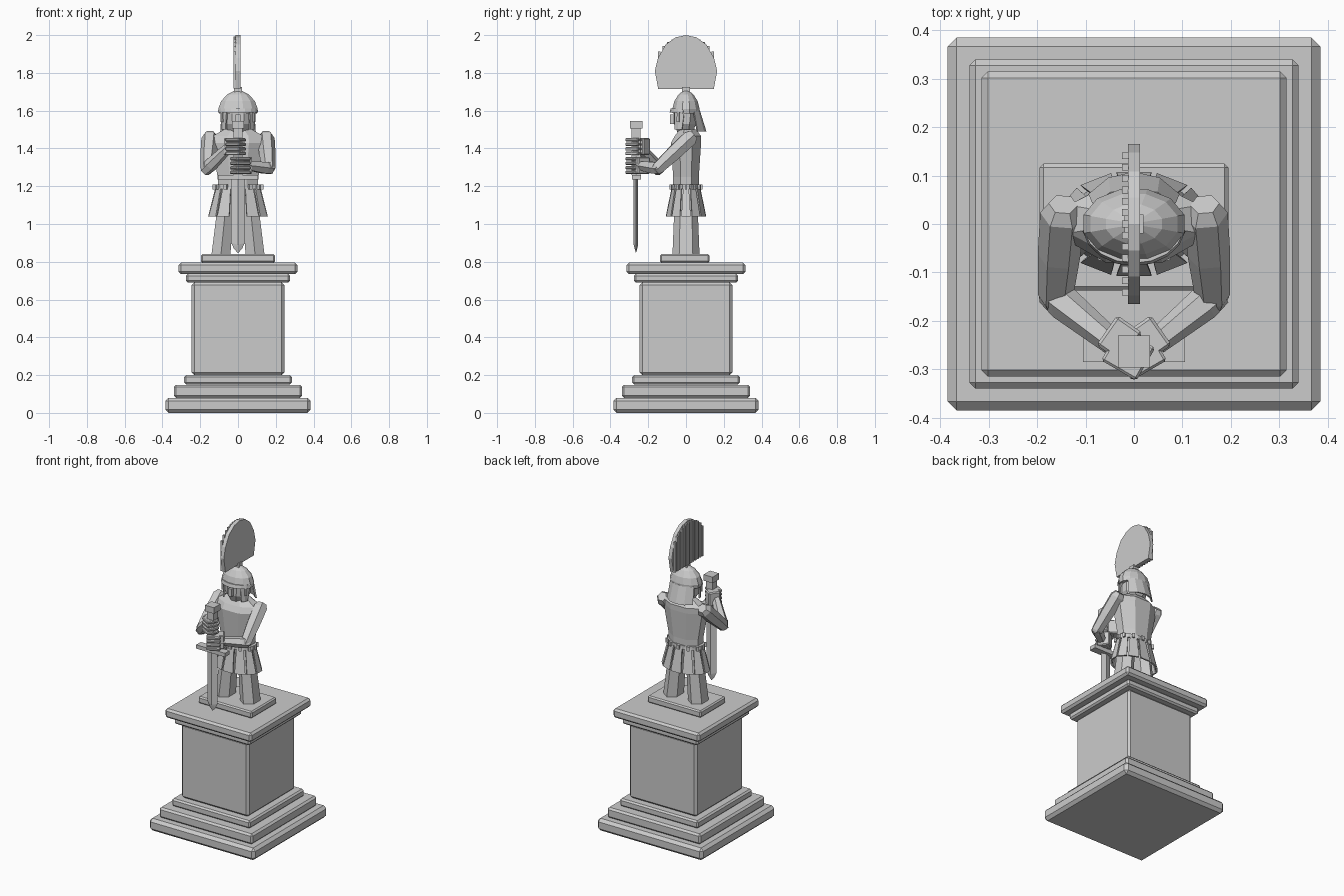
import bpy, bmesh
from math import sin, cos, pi, radians, sqrt
from mathutils import Vector, Matrix

if "Cube" in bpy.data.objects:
    bpy.data.objects.remove(bpy.data.objects["Cube"])


def make(name, verts, faces):
    bm = bmesh.new()
    vs = [bm.verts.new(v) for v in verts]
    for f in faces:
        bm.faces.new([vs[i] for i in f])
    bmesh.ops.recalc_face_normals(bm, faces=bm.faces)
    me = bpy.data.meshes.new(name)
    bm.to_mesh(me)
    bm.free()
    ob = bpy.data.objects.new(name, me)
    bpy.context.collection.objects.link(ob)
    return ob


def skin(name, rings):
    """Skin equal-length closed rings and cap both ends."""
    n = len(rings[0])
    verts = [v for r in rings for v in r]
    faces = [(k*n + i, k*n + (i+1) % n, (k+1)*n + (i+1) % n, (k+1)*n + i)
             for k in range(len(rings) - 1) for i in range(n)]
    faces += [tuple(range(n)), tuple(range(len(verts) - n, len(verts)))]
    return make(name, verts, faces)


def box(name, lo, hi, bevel=0.0, turn=0.0):
    c = (Vector(lo) + Vector(hi)) / 2
    x0, y0, z0 = Vector(lo) - c
    x1, y1, z1 = Vector(hi) - c
    ob = skin(name, [[(x0, y0, z), (x1, y0, z), (x1, y1, z), (x0, y1, z)] for z in (z0, z1)])
    ob.data.transform(Matrix.Translation(c) @ Matrix.Rotation(turn, 4, 'Z'))
    if bevel:
        m = ob.modifiers.new("bevel", 'BEVEL')
        m.width, m.segments = bevel, 1
    return ob


def stack(name, rings, n=8):
    """Vertical loft of n-gons: (cx, cy, z, rx, ry)."""
    k = 1 / cos(pi / n)
    return skin(name, [[(cx + rx*k*cos((i+.5)*2*pi/n), cy + ry*k*sin((i+.5)*2*pi/n), z)
                        for i in range(n)] for cx, cy, z, rx, ry in rings])


def limb(name, a, b, radii, n=6):
    a, b = Vector(a), Vector(b)
    q = (b - a).to_track_quat('Z', 'Y')
    return skin(name, [[a.lerp(b, t) + q @ Vector((r*cos(i*2*pi/n), r*sin(i*2*pi/n), 0))
                        for i in range(n)] for t, r in radii])


def panel(name, a0, a1, segs, top, bottom, thick, bottom_grow=0.0):
    """Thin curved plate on an elliptical cone; each end is (rx, ry, z), angles in degrees."""
    rings = []
    for s in range(segs + 1):
        t = s / segs
        at = radians(a0 + (a1 - a0) * t)
        ab = at + radians(bottom_grow * (2*t - 1))
        rings.append([((rx + d)*cos(a), (ry + d)*sin(a), z) for (rx, ry, z), a, d in
                      ((top, at, 0), (top, at, thick), (bottom, ab, thick), (bottom, ab, 0))])
    return skin(name, rings)


# Pedestal, bottom to top
for name, h, z0, z1, bev in (
        ("pedestal_base", .385, 0, .08, .018), ("pedestal_step", .34, .08, .148, .012),
        ("pedestal_upper_step", .285, .15, .20, .01), ("pedestal_shaft", .245, .20, .69, .014),
        ("pedestal_moulding", .275, .69, .735, .01), ("pedestal_cap", .315, .735, .795, .013)):
    box(name, (-h, -h, z0), (h, h, z1), bev)
box("statue_slab", (-.195, -.137, .795), (.195, .125, .84), .008)

# Legs, hips, cuirass
for s in (-1, 1):
    stack("leg", [(s*.09, 0, .84, .05, .062), (s*.07, 0, 1.04, .045, .055),
                  (s*.058, 0, 1.19, .045, .05)], 6)
stack("hips", [(0, 0, 1.15, .09, .055), (0, 0, 1.21, .11, .065)])
stack("cuirass", [(0, 0, 1.20, .105, .068), (0, 0, 1.25, .108, .068), (0, 0, 1.43, .14, .08),
                  (0, .01, 1.465, .135, .07), (0, .01, 1.5, .075, .045)])

# Belt, studs and skirt straps
stack("belt", [(0, 0, 1.185, .122, .074), (0, 0, 1.21, .122, .074)], 12)
for i in range(12):
    a = i * 30
    panel("skirt_strap", a - 11, a + 11, 1, (.11, .066, 1.20), (.152, .1, 1.04), .01, 2)
    panel("belt_stud", a - 4, a + 4, 1, (.118, .07, 1.21), (.118, .07, 1.183), .018)

# Head and face
stack("neck", [(0, 0, 1.47, .05, .045), (0, 0, 1.53, .05, .045)])
stack("head", [(0, -.005, 1.485, .045, .04), (0, -.005, 1.53, .075, .058),
               (0, 0, 1.61, .08, .064)])
box("nose", (-.012, -.085, 1.53), (.012, -.055, 1.58))

# Helmet dome, brow band, guards
stack("helmet_dome", [(0, 0, 1.585, .1, .07), (0, 0, 1.61, .104, .072), (0, 0, 1.65, .09, .062),
                      (0, 0, 1.685, .058, .04), (0, 0, 1.705, .02, .016)], 12)
panel("helmet_brow", 190, 350, 8, (.092, .068, 1.612), (.095, .074, 1.59), .013)
panel("helmet_neck_guard", 35, 145, 4, (.095, .064, 1.6), (.105, .098, 1.49), .01)
for s in (-1, 1):
    mid = 270 + s * 62
    panel("cheek_guard", mid - 22, mid + 22, 2, (.085, .07, 1.6), (.08, .08, 1.5), .01, -8)
    panel("brow_hinge", mid - 4, mid + 4, 1, (.09, .08, 1.61), (.09, .084, 1.54), .01)
box("crest_holder", (-.02, -.02, 1.69), (.02, .02, 1.725))

# Crest plate with ribs on one side
half = [(.147, 1.715), (.165, 1.81), (.148, 1.88), (.108, 1.95), (.055, 1.988)]
outline = half + [(0, 2.0)] + [(-y, z) for y, z in reversed(half)]
skin("crest", [[(x, y, z) for y, z in outline] for x in (-.012, .012)])
for i in range(13):
    y = (i - 6) * .0235
    top = 1.82 + .172 * sqrt(1 - (y / .168) ** 2)
    box("crest_rib", (-.025, y - .007, 1.717), (-.011, y + .007, top))

# Arms and fists stacked on the grip
for s, hand_z in ((-1, 1.41), (1, 1.31)):
    shoulder, elbow = (s*.148, .02, 1.455), (s*.162, -.15, 1.295)
    wrist = (s*.045, -.245, hand_z)
    limb("upper_arm", shoulder, elbow, [(-.12, .03), (0, .046), (.5, .044), (1.0, .036), (1.08, .028)])
    limb("forearm", elbow, wrist, [(-.12, .03), (.15, .036), (1, .026)])
    box("palm", (s*.03 - .032, -.275, hand_z - .045), (s*.03 + .032, -.2, hand_z + .045),
        .006, s * radians(35))
    for k in range(4):
        z = hand_z - .046 + k * .024
        box("finger", (s*.012 - .042, -.308, z), (s*.012 + .042, -.23, z + .019), .005,
            s * radians(30))

# Sword held point down
sy = -.265
prof = [(.036, 1.24), (.036, .90), (.022, .87), (0, .845)]
edge = prof + [(-x, z) for x, z in reversed(prof[:3])]
n = len(edge)
blade = [(x, sy, z) for x, z in edge]
ridge = [(0, sy + d, z) for d in (-.012, .012) for z in (1.24, .89)]
faces = []
for b in (n, n + 2):
    faces += [(0, 1, b + 1, b), (1, 2, b + 1), (2, 3, b + 1), (3, 4, b + 1),
              (4, 5, b + 1), (5, 6, b, b + 1)]
faces.append((0, n, 6, n + 2))
make("sword_blade", blade + ridge, faces)
box("sword_guard", (-.105, sy - .02, 1.235), (.105, sy + .028, 1.26))
box("sword_grip", (-.024, sy - .024, 1.26), (.024, sy + .024, 1.51))
box("sword_pommel", (-.033, sy - .032, 1.505), (.033, sy + .035, 1.545))
